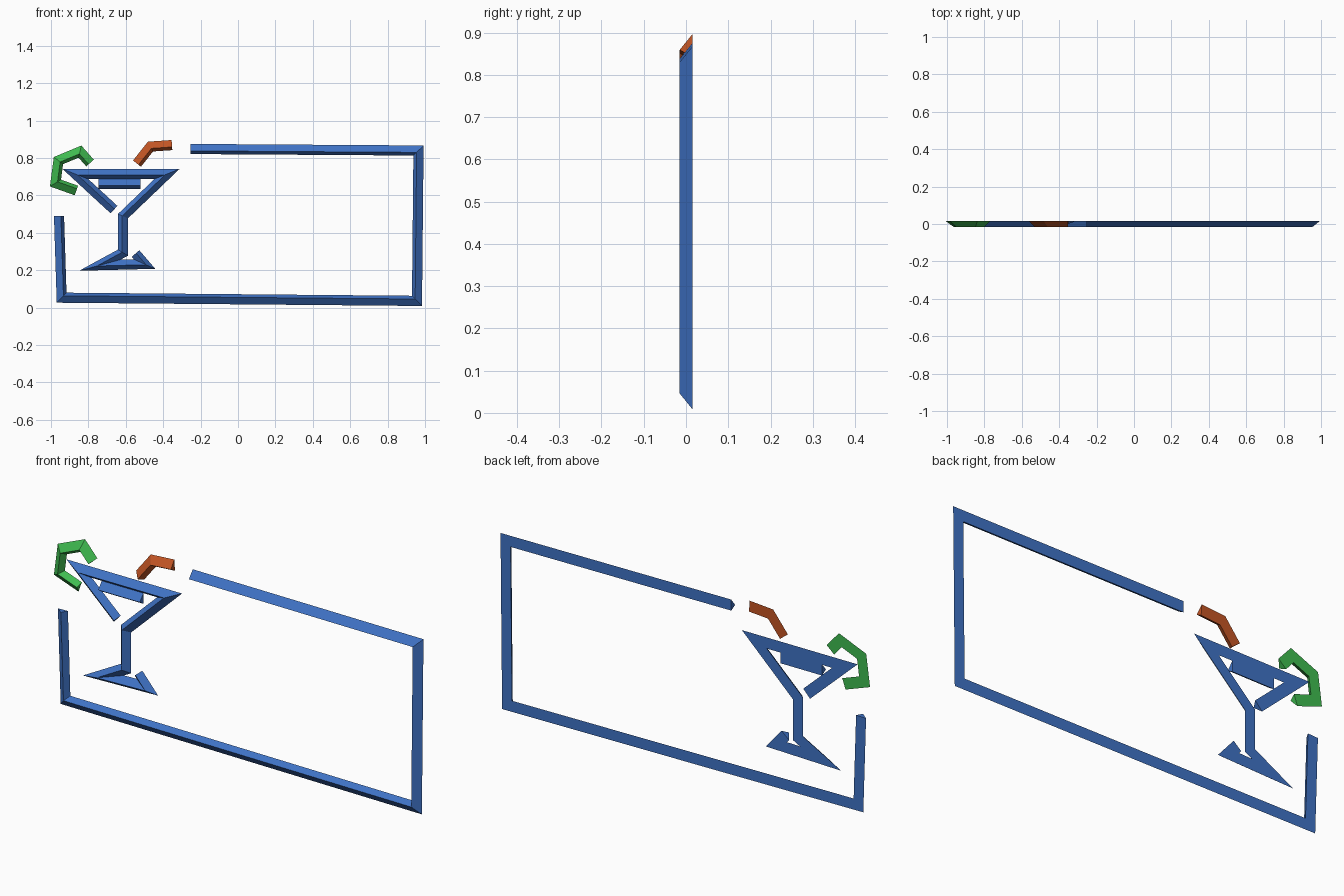
import bpy
import bmesh
from mathutils import Vector

cube = bpy.data.objects.get("Cube")
if cube:
    bpy.data.objects.remove(cube)

DEPTH = 0.015  # half depth of the sign
HALF = 0.027   # half width of a tube


def material(name, rgb):
    m = bpy.data.materials.new(name)
    m.use_nodes = True
    color = (*rgb, 1)
    m.diffuse_color = color
    m.node_tree.nodes["Principled BSDF"].inputs["Base Color"].default_value = color
    return m


def right_of(a, b):
    d = (b - a).normalized()
    return Vector((d.y, -d.x))


def tube(name, path, mat, ridge=0.0):
    """Mitred triangular bar along an x-z path: flat back, ridge at the front.
    ridge shifts the front edge toward the right-hand side of the path."""
    pts = [Vector(p) for p in path]
    normals = [right_of(a, b) for a, b in zip(pts, pts[1:])]
    bm = bmesh.new()
    rings = []
    for i, p in enumerate(pts):
        n0 = normals[max(i - 1, 0)]
        n1 = normals[min(i, len(normals) - 1)]
        miter = (n0 + n1) / (1 + n0.dot(n1))
        ring = []
        for side, y in ((-HALF, DEPTH), (HALF, DEPTH), (ridge, -DEPTH)):
            q = p + miter * side
            ring.append(bm.verts.new((q.x, y, q.y)))
        rings.append(ring)
    for a, b in zip(rings, rings[1:]):
        for k in range(3):
            j = (k + 1) % 3
            bm.faces.new((a[k], a[j], b[j], b[k]))
    bm.faces.new(rings[0])
    bm.faces.new(rings[-1])
    bmesh.ops.recalc_face_normals(bm, faces=bm.faces)
    mesh = bpy.data.meshes.new(name)
    bm.to_mesh(mesh)
    bm.free()
    mesh.materials.append(mat)
    obj = bpy.data.objects.new(name, mesh)
    bpy.context.collection.objects.link(obj)
    return obj


blue = material("neon blue", (0.05, 0.17, 0.56))
green = material("neon green", (0.05, 0.5, 0.08))
orange = material("neon orange", (0.55, 0.092, 0.018))

# Open rectangular border
tube("border_tube", [(-0.255, 0.848), (0.965, 0.84), (0.957, 0.036),
                     (-0.943, 0.053), (-0.957, 0.49)], blue, 0.01)

# Cocktail glass drawn in one stroke: bowl, stem, foot
tube("glass_tube", [(-0.663, 0.524), (-0.869, 0.714), (-0.38, 0.714),
                    (-0.615, 0.489), (-0.615, 0.294), (-0.738, 0.227),
                    (-0.5, 0.233), (-0.548, 0.289)], blue, 0.004)

# Drink level inside the bowl
tube("drink_line", [(-0.746, 0.662), (-0.521, 0.662)], blue, 0.008)

# Garnish on the left of the rim
tube("garnish_tube", [(-0.864, 0.626), (-0.976, 0.666), (-0.96, 0.786),
                      (-0.845, 0.834), (-0.791, 0.773)], green, 0.01)

# Bent straw on the right of the rim
tube("straw_tube", [(-0.54, 0.77), (-0.468, 0.861), (-0.353, 0.869)], orange, 0.01)
